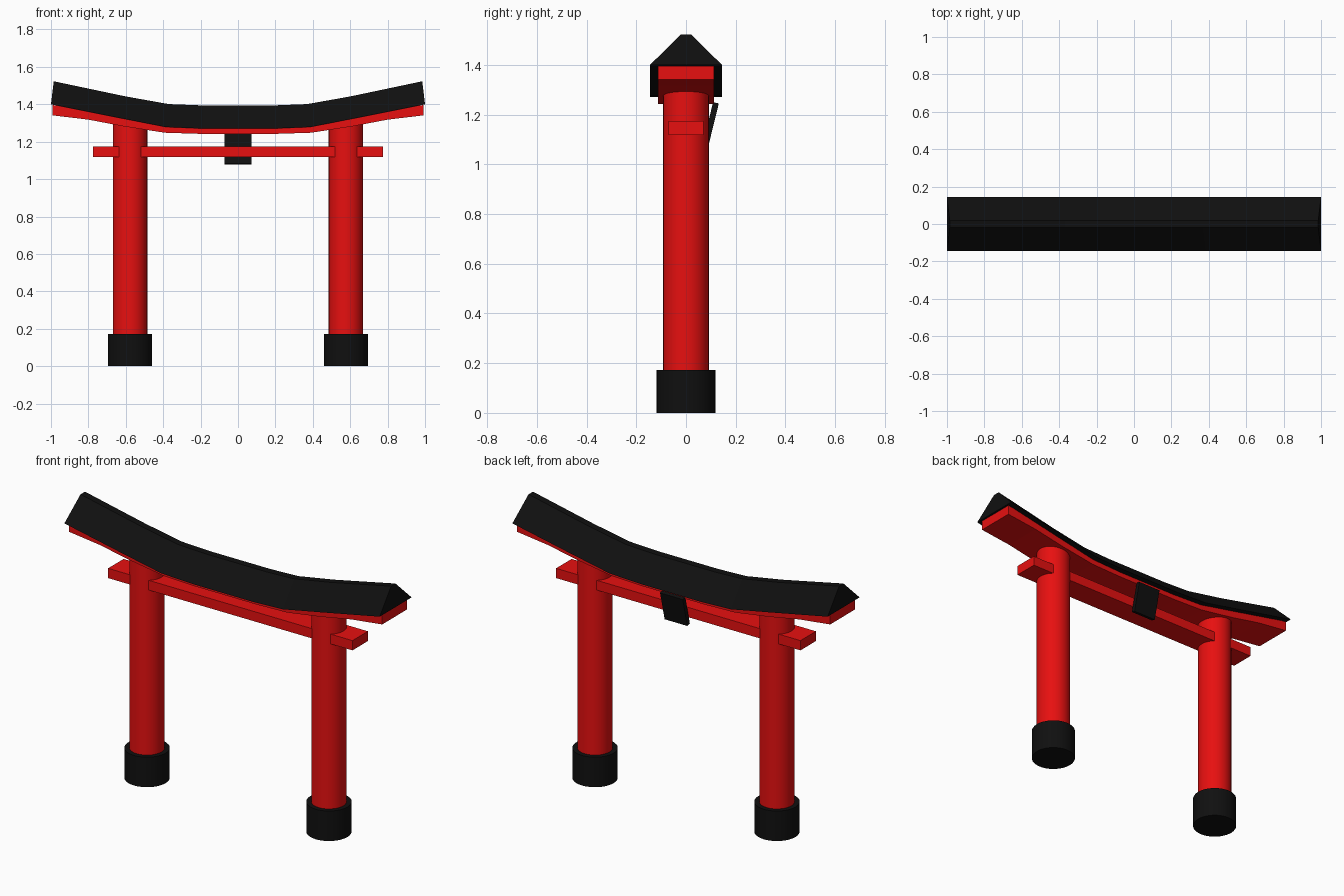
import bpy, bmesh, math

if "Cube" in bpy.data.objects:
    bpy.data.objects.remove(bpy.data.objects["Cube"])


def material(name, rgb):
    m = bpy.data.materials.new(name)
    m.diffuse_color = (*rgb, 1)
    m.use_nodes = True
    m.node_tree.nodes["Principled BSDF"].inputs["Base Color"].default_value = m.diffuse_color
    return m


RED = material("red_paint", (0.8, 0.005, 0.005))
BLACK = material("black_paint", (0.005, 0.005, 0.005))


def loft(name, sections, mat):
    """Skin a list of equal-length point rings and cap both ends."""
    bm = bmesh.new()
    rings = [[bm.verts.new(p) for p in s] for s in sections]
    n = len(rings[0])
    for a, b in zip(rings, rings[1:]):
        for i in range(n):
            j = (i + 1) % n
            bm.faces.new((a[i], a[j], b[j], b[i]))
    bm.faces.new(rings[0])
    bm.faces.new(rings[-1])
    bmesh.ops.recalc_face_normals(bm, faces=bm.faces)
    me = bpy.data.meshes.new(name)
    bm.to_mesh(me)
    bm.free()
    ob = bpy.data.objects.new(name, me)
    bpy.context.collection.objects.link(ob)
    me.materials.append(mat)
    return ob


def cylinder(name, x, r, z0, z1, mat):
    bpy.ops.mesh.primitive_cylinder_add(vertices=32, radius=r, depth=z1 - z0,
                                        location=(x, 0, (z0 + z1) / 2))
    ob = bpy.context.object
    ob.name = name
    ob.data.materials.append(mat)
    bpy.ops.object.shade_smooth_by_angle(angle=math.radians(35))


def mirrored(half):
    """Extend a right-half path to both sides of x = 0."""
    return [(-p[0], *p[1:]) for p in reversed(half)] + half


# Pillars and their footings
for side, s in (("left", -1), ("right", 1)):
    cylinder(side + "_pillar", s * 0.577, 0.092, 0.05, 1.30, RED)
    cylinder(side + "_footing", s * 0.577, 0.118, 0, 0.172, BLACK)

# Straight tie beam passing through the pillars
loft("tie_beam", [[(x, -0.07, 1.118), (x, 0.07, 1.118), (x, 0.07, 1.174), (x, -0.07, 1.174)]
                  for x in (-0.775, 0.775)], RED)

# Curved upper beam: x, underside z
beam = mirrored([(0.2, 1.242), (0.39, 1.248), (0.605, 1.281), (0.8, 1.318), (0.993, 1.341)])
loft("curved_beam", [[(x, -0.112, z), (x, 0.112, z), (x, 0.112, z + 0.055), (x, -0.112, z + 0.055)]
                     for x, z in beam], RED)

# Curved roof: eave x, eave z, ridge x, ridge z
roof = mirrored([(0.19, 1.27, 0.19, 1.394), (0.385, 1.278, 0.37, 1.401),
                 (0.62, 1.324, 0.6, 1.442), (1.0, 1.4, 0.985, 1.523)])
roof = [(x, z, math.copysign(rx, x), rz) for x, z, rx, rz in roof]
loft("roof", [[(x, -0.145, z), (x, 0.145, z), (rx, 0.02, rz), (rx, -0.02, rz)]
              for x, z, rx, rz in roof], BLACK)

# Tilted plaque on the back
loft("plaque", [[(x, 0.068, 1.083), (x, 0.091, 1.078), (x, 0.132, 1.245), (x, 0.109, 1.25)]
                for x in (-0.072, 0.072)], BLACK)
